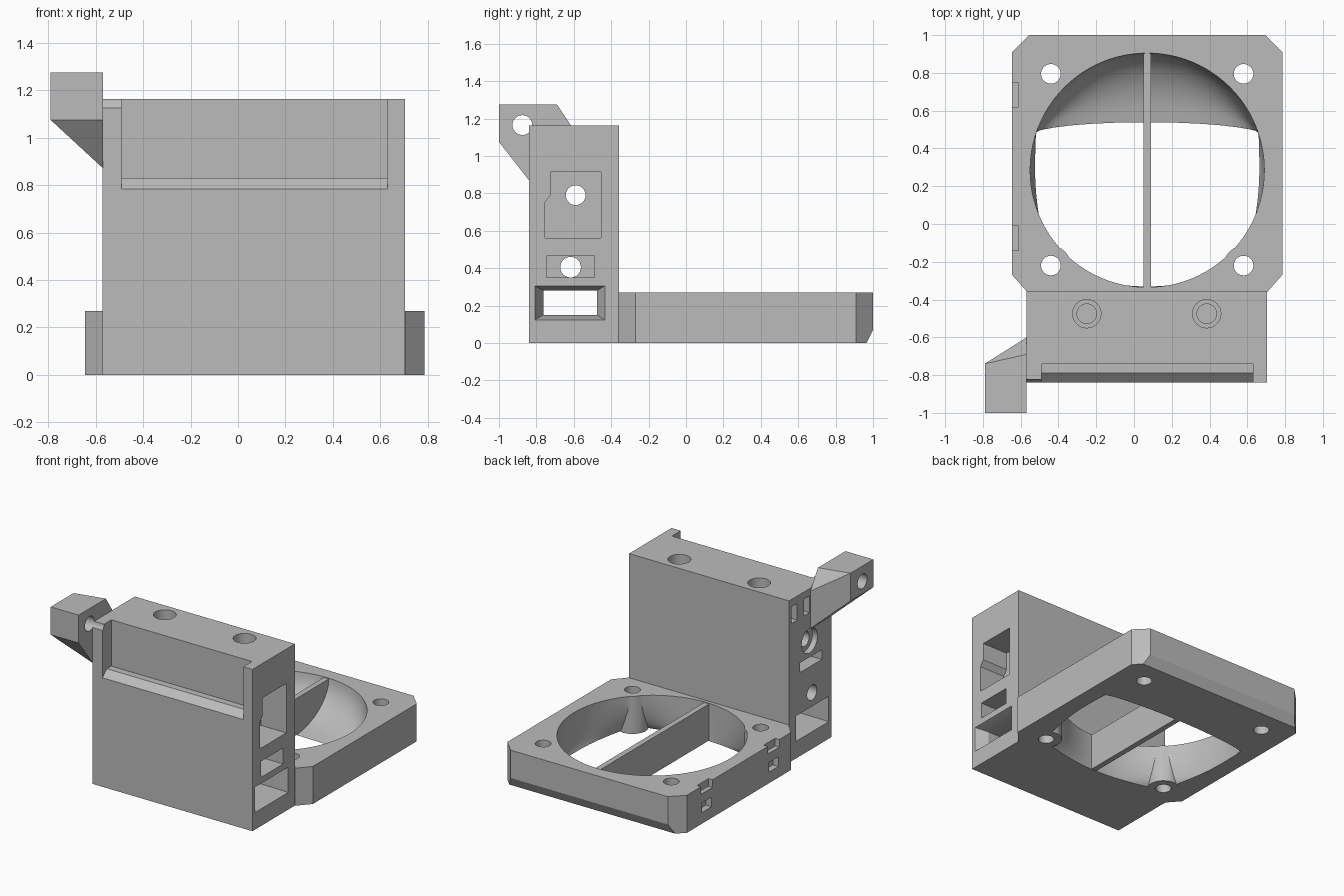
import bpy, bmesh, math
from mathutils import Vector

if "Cube" in bpy.data.objects:
    bpy.data.objects.remove(bpy.data.objects["Cube"])

grey = bpy.data.materials.new("plain grey")
grey.use_nodes = True
grey.diffuse_color = (0.5, 0.5, 0.5, 1)
grey.node_tree.nodes["Principled BSDF"].inputs["Base Color"].default_value = (0.5, 0.5, 0.5, 1)


def finish(name, bm):
    bmesh.ops.recalc_face_normals(bm, faces=bm.faces)
    mesh = bpy.data.meshes.new(name)
    bm.to_mesh(mesh)
    bm.free()
    mesh.materials.append(grey)
    ob = bpy.data.objects.new(name, mesh)
    bpy.context.collection.objects.link(ob)
    return ob


def prism(name, outline, axis, lo, hi):
    """Extrude a 2D outline along x (outline is y, z) or z (outline is x, y)."""
    bm = bmesh.new()
    place = (lambda a, b, t: (t, a, b)) if axis == "x" else (lambda a, b, t: (a, b, t))
    rings = [[bm.verts.new(place(a, b, t)) for a, b in outline] for t in (lo, hi)]
    bm.faces.new(rings[0])
    bm.faces.new(rings[1])
    n = len(outline)
    for i in range(n):
        j = (i + 1) % n
        bm.faces.new((rings[0][i], rings[0][j], rings[1][j], rings[1][i]))
    return finish(name, bm)


def box(name, x, y, z):
    return prism(name, [(x[0], y[0]), (x[1], y[0]), (x[1], y[1]), (x[0], y[1])], "z", *z)


def rod(name, axis, centre, r, lo, hi, n=32):
    pts = [(centre[0] + r * math.cos(math.tau * i / n),
            centre[1] + r * math.sin(math.tau * i / n)) for i in range(n)]
    return prism(name, pts, axis, lo, hi)


def hull(name, pts):
    bm = bmesh.new()
    for p in pts:
        bm.verts.new(p)
    bmesh.ops.convex_hull(bm, input=bm.verts)
    return finish(name, bm)


def combine(ob, tool, operation="DIFFERENCE"):
    m = ob.modifiers.new("boolean", "BOOLEAN")
    m.operation, m.solver, m.object = operation, "EXACT", tool
    bpy.context.view_layer.objects.active = ob
    bpy.ops.object.modifier_apply(modifier=m.name)
    bpy.data.objects.remove(tool)


# Duct: round at the top, dished back wall, squarer opening at the bottom
CX, CY, R, H = 0.07, 0.285, 0.62, 0.27


def duct_cutter():
    bm = bmesh.new()
    n, steps, rings = 96, 10, []
    for k in range(-1, steps + 1):
        a = max(k, 0) / steps * math.pi / 2
        f, z = 1 - math.cos(a), H * (1 - math.sin(a))
        z = H + 0.05 if k < 0 else z
        z = -0.01 if k == steps else z
        ring = []
        for i in range(n):
            c, s = math.cos(math.tau * i / n), math.sin(math.tau * i / n)
            top = Vector((R * c, R * s))
            if s >= 0:
                low = Vector((max(-0.59, min(0.59, top.x)), min(top.y, 0.205)))
            else:
                q = 1 + 0.6 * (1 / max(abs(c), abs(s)) - 1)
                low = Vector((0.59 * c * q, 0.615 * s * q))
            p = top.lerp(low, f)
            ring.append(bm.verts.new((CX + p.x, CY + p.y, z)))
        rings.append(ring)
    for u, v in zip(rings, rings[1:]):
        for i in range(n):
            j = (i + 1) % n
            bm.faces.new((u[i], u[j], v[j], v[i]))
    bm.faces.new(rings[0])
    bm.faces.new(rings[-1])
    return finish("duct_cutter", bm)


# Base plate with clipped corners
plate = prism("base_plate", [(-0.565, -0.36), (0.705, -0.36), (0.785, -0.27), (0.785, 0.91),
                             (0.695, 1), (-0.555, 1), (-0.645, 0.91), (-0.645, -0.27)], "z", 0, H)
combine(plate, prism("edge_cutter", [(0.965, 0), (0.96, -0.02), (1.02, -0.02), (1.02, 0.07),
                                     (1, 0.07)], "x", -1, 1))
combine(plate, duct_cutter())

# Screw columns beside the duct, then the four screw holes
for x in (-0.44, 0.58):
    combine(plate, rod("screw_column", "z", (x, -0.22), 0.105, 0, H), "UNION")
for x in (-0.44, 0.58):
    for y in (-0.22, 0.795):
        combine(plate, rod("screw_cutter", "z", (x, y), 0.052, -0.1, 0.4))

# Small notches in the plate's side
for y in (-0.14, 0.62):
    combine(plate, box("notch_cutter", (-0.7, -0.612), (y, y + 0.13), (0.215, 0.3)))
    combine(plate, box("slot_cutter", (-0.7, -0.6), (y + 0.01, y + 0.12), (0.08, 0.15)))

# Divider across the duct
rib = box("duct_divider", (0.05, 0.09), (-0.345, 0.92), (0.003, 0.265))

# Upright block
block = box("upright_block", (-0.57, 0.703), (-0.84, -0.358), (0, 1.163))
combine(block, prism("recess_cutter", [(-0.85, 0.775), (-0.79, 0.83), (-0.74, 0.83),
                                       (-0.74, 1.25), (-0.85, 1.25)], "x", -0.49, 0.63))

# Stepped screw holes in the top
for x in (-0.25, 0.385):
    combine(block, rod("top_bore_cutter", "z", (x, -0.475), 0.075, 1.0, 1.3))
    combine(block, rod("top_screw_cutter", "z", (x, -0.475), 0.052, 0.95, 1.1))

# Pocket, slot and cross holes through the block's sides
combine(block, prism("pocket_cutter", [(-0.725, 0.915), (-0.455, 0.915), (-0.455, 0.56),
                                       (-0.755, 0.56), (-0.755, 0.75), (-0.725, 0.79)],
                     "x", 0.5, 0.8))
combine(block, prism("slot_cutter", [(-0.745, 0.35), (-0.49, 0.35), (-0.49, 0.465),
                                     (-0.745, 0.465)], "x", 0.55, 0.8))
for centre, r in (((-0.59, 0.79), 0.053), ((-0.617, 0.405), 0.055)):
    combine(block, rod("cross_hole_cutter", "x", centre, r, -0.8, 0.8))
combine(block, rod("counterbore_cutter", "x", (-0.59, 0.79), 0.09, -0.8, -0.53))
combine(block, box("nut_slot_cutter", (-0.8, -0.45), (-0.73, -0.48), (0.6, 0.67)))
for y in (-0.45, -0.59):
    combine(block, box("small_window_cutter", (-0.8, -0.5), (y, y + 0.065), (0.99, 1.11)))

# Tunnel window with flared ends
combine(block, box("tunnel_cutter", (-0.8, 0.8), (-0.763, -0.475), (0.15, 0.28)))
for side in (-1, 1):
    mid = 0.0665
    combine(block, hull("flare_cutter", [
        (mid + side * t, y, z) for t, ys, zs in
        ((0.56, (-0.763, -0.475), (0.15, 0.28)), (0.65, (-0.816, -0.427), (0.118, 0.31)))
        for y in ys for z in zs]))

# Side arm tapering down to the block
arm = hull("side_arm", [
    (-0.79, -1, 1.275), (-0.568, -1, 1.275), (-0.79, -1, 1.075), (-0.568, -1, 1.075),
    (-0.79, -0.74, 1.275), (-0.79, -0.74, 1.075), (-0.568, -0.69, 1.275),
    (-0.568, -0.6, 1.14), (-0.568, -0.6, 0.87), (-0.568, -0.84, 0.87)])

# Pivot hole through the arm, grazing the block's corner
for ob, end in ((arm, -0.5), (block, -0.49)):
    combine(ob, rod("pivot_cutter", "x", (-0.875, 1.165), 0.053, -0.9, end))

for ob in (plate, rib, block, arm):
    bpy.ops.object.select_all(action="DESELECT")
    ob.select_set(True)
    bpy.context.view_layer.objects.active = ob
    bpy.ops.object.shade_smooth_by_angle(angle=math.radians(25))
